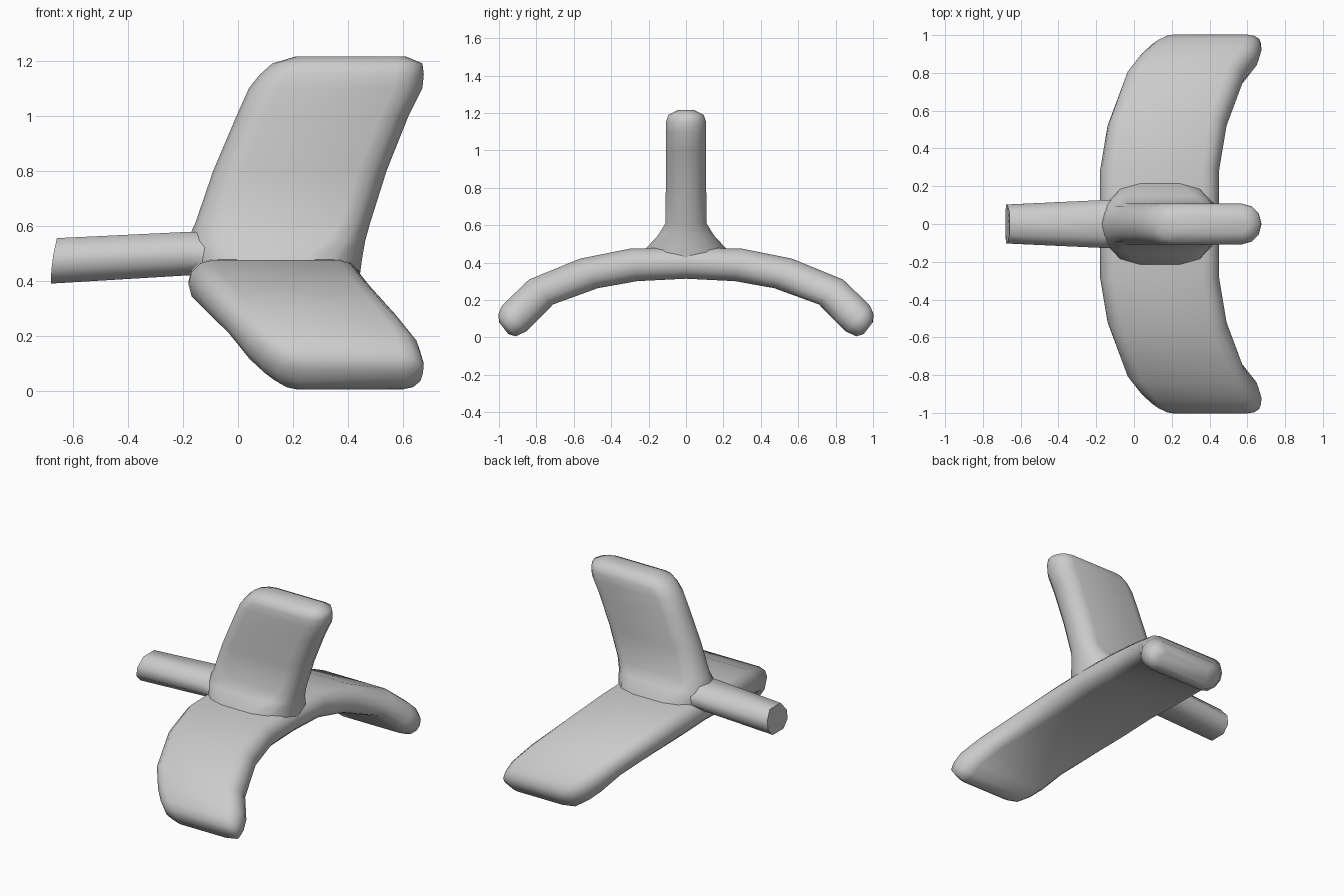
import bpy, bmesh
from math import sin, cos, radians, pi

if "Cube" in bpy.data.objects:
    bpy.data.objects.remove(bpy.data.objects["Cube"])


def finish(bm, name, angle):
    bmesh.ops.recalc_face_normals(bm, faces=bm.faces)
    me = bpy.data.meshes.new(name)
    bm.to_mesh(me)
    bm.free()
    ob = bpy.data.objects.new(name, me)
    bpy.context.collection.objects.link(ob)
    bpy.ops.object.select_all(action='DESELECT')
    ob.select_set(True)
    bpy.context.view_layer.objects.active = ob
    bpy.ops.object.shade_smooth_by_angle(angle=radians(angle))
    return ob


def loft(name, rings, angle=65):
    """Skin a list of closed rings and cap both ends."""
    bm = bmesh.new()
    vs = [[bm.verts.new(p) for p in r] for r in rings]
    n = len(vs[0])
    for a, b in zip(vs, vs[1:]):
        for i in range(n):
            j = (i + 1) % n
            bm.faces.new((a[i], a[j], b[j], b[i]))
    bm.faces.new(vs[0])
    bm.faces.new(vs[-1])
    return finish(bm, name, angle)


def slab(y, z, tilt, t, x0, x1):
    """Round-edged slab section; tilt turns its thickness from z towards y."""
    s, c = sin(radians(tilt)), cos(radians(tilt))
    r = t * 0.48
    ring = []
    for k in range(14):
        side = k // 7                       # 0 = trailing edge, 1 = leading edge
        a = -pi / 2 + (k % 7) * pi / 6 + side * pi
        x = (x0 + r if side else x1 - r) + r * cos(a)
        d = t / 2 * sin(a)
        ring.append((x, y + d * s, z + d * c))
    return ring


# Drooping tailplane, half span: y, z, tilt, thickness, front x, rear x
half = [
    (0.28, 0.388, 12, 0.178, -0.18, 0.45),
    (0.52, 0.342, 31, 0.184, -0.14, 0.49),
    (0.775, 0.243, 44, 0.185, -0.045, 0.585),
    (0.87, 0.150, 44, 0.188, 0.03, 0.66),
    (0.92, 0.100, 43, 0.188, 0.085, 0.675),
    (0.957, 0.065, 38, 0.15, 0.14, 0.672),
    (0.975, 0.050, 38, 0.08, 0.21, 0.61),
]
span = [(-y, z, -a, t, p, q) for y, z, a, t, p, q in reversed(half)]
span += [(0, 0.397, 0, 0.166, -0.18, 0.45)] + half
loft("tailplane", [slab(*s) for s in span])

# Upright fin with flared root: z, thickness, front x, rear x
fin = [
    (0.40, 0.46, -0.17, 0.44),
    (0.475, 0.43, -0.175, 0.45),
    (0.545, 0.30, -0.185, 0.462),
    (0.61, 0.22, -0.155, 0.48),
    (0.80, 0.216, -0.09, 0.54),
    (1.00, 0.216, -0.005, 0.62),
    (1.10, 0.216, 0.04, 0.67),
    (1.15, 0.216, 0.08, 0.675),
    (1.19, 0.19, 0.125, 0.67),
    (1.215, 0.09, 0.21, 0.61),
]
loft("fin", [slab(0, z, 90, t, p, q) for z, t, p, q in fin])


# Tapered boom with bevelled cross-section and slanted end
def boom_ring(x, slant, hw, z0, z1):
    prof = [(-0.55, 0), (0.55, 0), (1, 0.3), (1, 0.65), (0.55, 1), (-0.55, 1), (-1, 0.65), (-1, 0.3)]
    return [(x + slant * v * v, u * hw, z0 + (z1 - z0) * v) for u, v in prof]


loft("boom", [boom_ring(-0.68, 0.022, 0.103, 0.39, 0.555),
              boom_ring(-0.18, 0, 0.126, 0.42, 0.578),
              boom_ring(0.15, 0, 0.13, 0.42, 0.56)], 50)
